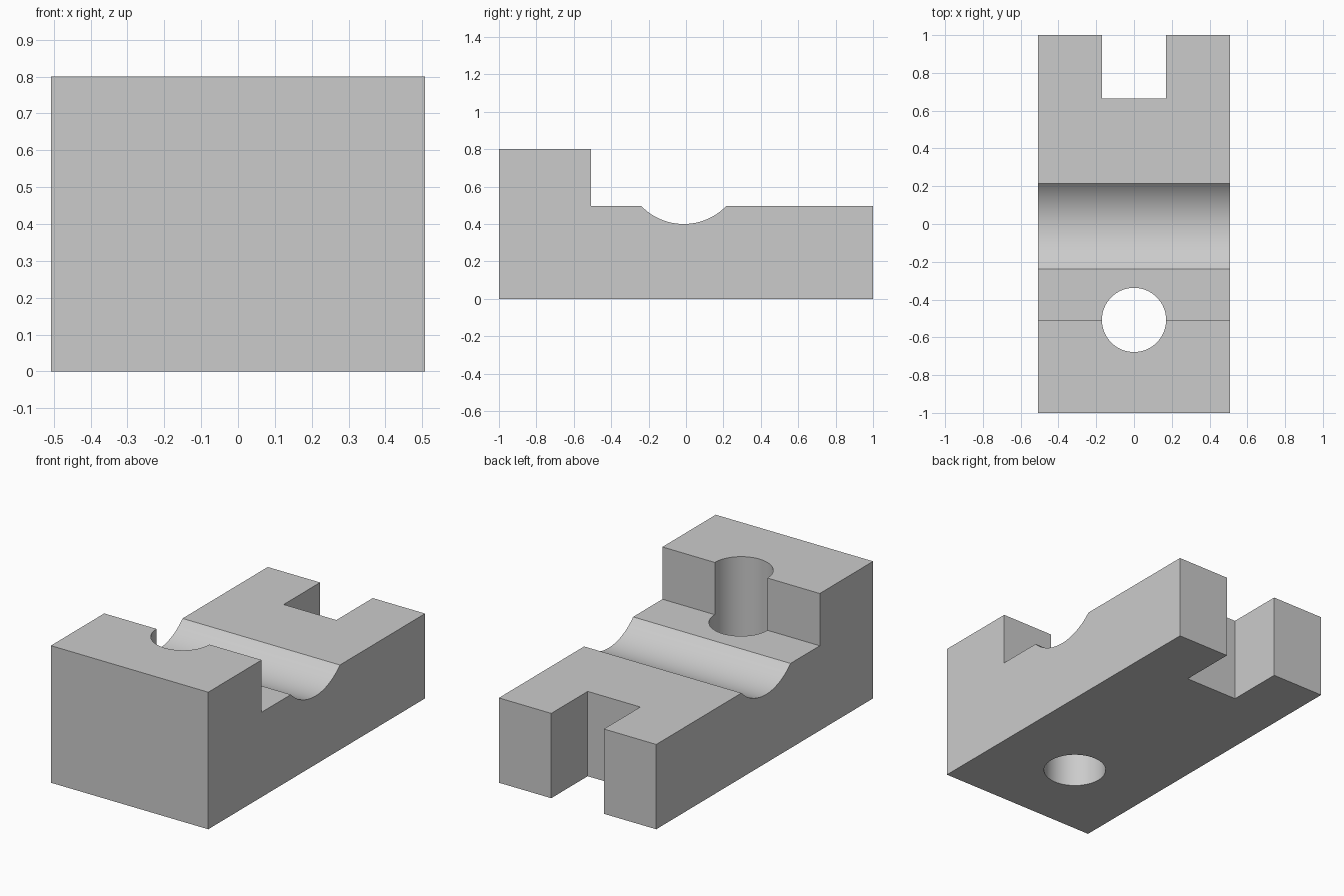
import bpy, bmesh
from math import asin, sin, cos, pi, radians

if "Cube" in bpy.data.objects:
    bpy.data.objects.remove(bpy.data.objects["Cube"])

W = 0.508          # half width
STEP_Y = -0.508    # step face, also the hole centre
LOW, HIGH = 0.495, 0.80
HOLE_R = 0.17


def prism(name, points, vec):
    """Extrude a closed outline along vec into a solid object."""
    bm = bmesh.new()
    face = bm.faces.new([bm.verts.new(p) for p in points])
    ext = bmesh.ops.extrude_face_region(bm, geom=[face])
    verts = [v for v in ext["geom"] if isinstance(v, bmesh.types.BMVert)]
    bmesh.ops.translate(bm, verts=verts, vec=vec)
    bmesh.ops.recalc_face_normals(bm, faces=bm.faces)
    mesh = bpy.data.meshes.new(name)
    bm.to_mesh(mesh)
    bm.free()
    obj = bpy.data.objects.new(name, mesh)
    bpy.context.collection.objects.link(obj)
    return obj


def cut(target, cutter):
    mod = target.modifiers.new(cutter.name, 'BOOLEAN')
    mod.operation = 'DIFFERENCE'
    mod.solver = 'EXACT'
    mod.object = cutter
    bpy.context.view_layer.objects.active = target
    bpy.ops.object.modifier_apply(modifier=mod.name)
    bpy.data.objects.remove(cutter)


# Side profile: stepped block with a shallow round groove
groove_y, half, depth = -0.012, 0.226, 0.095
radius = (half ** 2 + depth ** 2) / (2 * depth)
centre_z = LOW - depth + radius
spread = asin(half / radius)
N = 32
arc = [(groove_y + radius * sin(a), centre_z - radius * cos(a))
       for a in (-spread + 2 * spread * i / N for i in range(N + 1))]
profile = [(-1, 0), (-1, HIGH), (STEP_Y, HIGH), (STEP_Y, LOW)] + arc + [(1, LOW), (1, 0)]
block = prism("stepped_block", [(-W, y, z) for y, z in profile], (2 * W, 0, 0))

# Vertical through hole on the step line
circle = [(HOLE_R * cos(2 * pi * i / 64), STEP_Y + HOLE_R * sin(2 * pi * i / 64), -0.1)
          for i in range(64)]
cut(block, prism("hole_cutter", circle, (0, 0, 1.1)))

# Square slot in the back end
slot = [(-0.17, 0.664, -0.1), (0.17, 0.664, -0.1), (0.17, 1.1, -0.1), (-0.17, 1.1, -0.1)]
cut(block, prism("slot_cutter", slot, (0, 0, 1.1)))

# Smooth the curved walls, keep the edges sharp
block.select_set(True)
bpy.context.view_layer.objects.active = block
bpy.ops.object.shade_smooth_by_angle(angle=radians(25))
